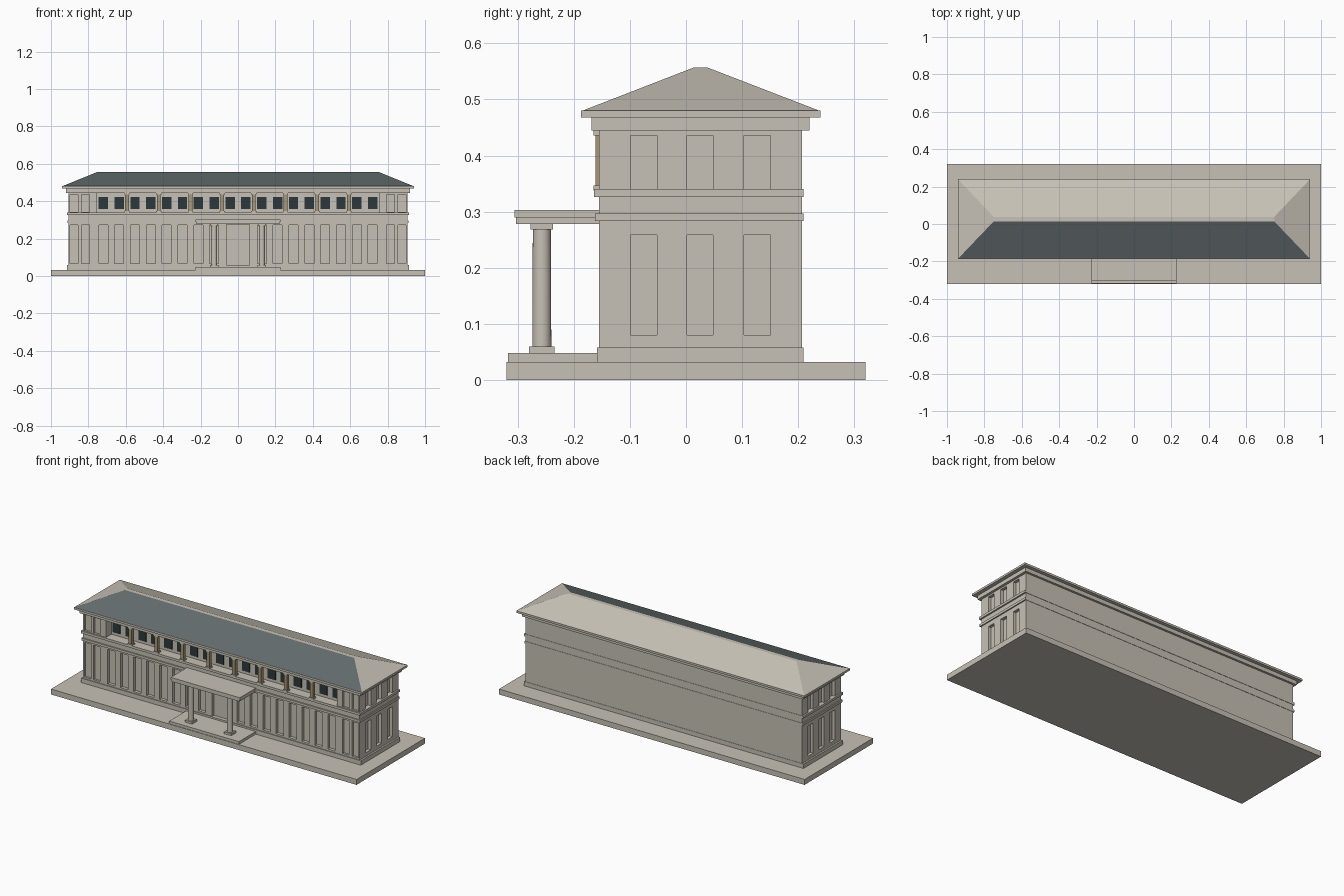
import bpy, bmesh
from mathutils import Matrix

if "Cube" in bpy.data.objects:
    bpy.data.objects.remove(bpy.data.objects["Cube"])


def material(name, rgb):
    m = bpy.data.materials.new(name)
    m.diffuse_color = (*rgb, 1)
    m.use_nodes = True
    m.node_tree.nodes["Principled BSDF"].inputs["Base Color"].default_value = m.diffuse_color
    return m


STONE = material("pale stone", (0.57, 0.535, 0.465))
SLATE = material("slate roof", (0.125, 0.15, 0.155))
GLASS = material("dark glass", (0.025, 0.04, 0.045))
TAN = material("tan column", (0.40, 0.31, 0.18))


def add_box(bm, x0, x1, y0, y1, z0, z1):
    m = Matrix.Translation(((x0 + x1) / 2, (y0 + y1) / 2, (z0 + z1) / 2))
    m = m @ Matrix.Diagonal((x1 - x0, y1 - y0, z1 - z0, 1))
    bmesh.ops.create_cube(bm, size=1, matrix=m)


def finish(bm, name, mat):
    me = bpy.data.meshes.new(name)
    bm.to_mesh(me)
    bm.free()
    me.materials.append(mat)
    ob = bpy.data.objects.new(name, me)
    bpy.context.collection.objects.link(ob)
    return ob


def boxes(name, mat, *dims):
    bm = bmesh.new()
    for d in dims:
        add_box(bm, *d)
    return finish(bm, name, mat)


FRONT, BACK, SIDE = -0.155, 0.207, 0.905
BAY = 0.0847
bays = [s * (i + 0.5) * BAY for i in range(9) for s in (-1, 1)]

# ground slab, porch step and plinth
boxes("ground_slab", STONE, (-1, 1, -0.32, 0.32, 0, 0.032))
boxes("porch_step", STONE, (-0.228, 0.228, -0.317, -0.157, 0.03, 0.048))
boxes("plinth", STONE, (-0.915, 0.915, -0.159, 0.209, 0.03, 0.058))

# main walls with window niches, door recess and open upper gallery
walls = boxes("main_walls", STONE, (-SIDE, SIDE, FRONT, BACK, 0.05, 0.45))
cuts = [(x - 0.024, x + 0.024, -0.2, FRONT + 0.018, 0.068, 0.272)
        for x in bays if abs(x) > 0.1]
cuts.append((-0.062, 0.062, -0.2, FRONT + 0.018, 0.058, 0.275))
cuts.append((-0.755, 0.755, -0.2, FRONT + 0.05, 0.34, 0.445))
for s in (-1, 1):
    for c in (0.815, 0.876):
        x0, x1 = sorted((s * (c - 0.021), s * (c + 0.021)))
        cuts.append((x0, x1, -0.2, FRONT + 0.012, 0.068, 0.272))
        cuts.append((x0, x1, -0.2, FRONT + 0.012, 0.342, 0.437))
    for y in (-0.075, 0.025, 0.127):
        x0, x1 = sorted((s * (SIDE - 0.018), s * 1.0))
        cuts.append((x0, x1, y - 0.0235, y + 0.0235, 0.08, 0.258))
        cuts.append((x0, x1, y - 0.0235, y + 0.0235, 0.333, 0.436))
cutter = boxes("niche_cutter", STONE, *cuts)
cutter.hide_render = True
cutter.hide_set(True)
mod = walls.modifiers.new("niches", "BOOLEAN")
mod.operation, mod.solver, mod.object = "DIFFERENCE", "EXACT", cutter

# string courses and cornice
boxes("string_courses", STONE,
      (-0.912, 0.912, -0.162, 0.209, 0.283, 0.297),
      (-0.914, 0.914, -0.164, 0.209, 0.326, 0.34))
boxes("cornice", STONE, (-0.92, 0.92, -0.168, 0.22, 0.445, 0.469))
boxes("eave_slab", STONE, (-0.942, 0.942, -0.187, 0.24, 0.468, 0.48))

# hipped roof with a narrow flat ridge; only the front slope is slate
bm = bmesh.new()
add_box(bm, -0.942, 0.942, -0.187, 0.24, 0.479, 0.557)
for v in bm.verts:
    if v.co.z > 0.5:
        v.co.x = 0.75 if v.co.x > 0 else -0.75
        v.co.y = 0.038 if v.co.y > 0.03 else 0.014
bm.normal_update()
for f in bm.faces:
    f.material_index = 1 if f.normal.y < -0.2 else 0
roof = finish(bm, "hipped_roof", STONE)
roof.data.materials.append(SLATE)

# gallery windows
boxes("gallery_windows", GLASS,
      *[(x - 0.025, x + 0.025, FRONT + 0.045, FRONT + 0.052, 0.357, 0.423) for x in bays])

# gallery columns with caps and bases
posts = [s * (i + 0.5) * 2 * BAY for i in range(4) for s in (-1, 1)]
boxes("gallery_columns", TAN,
      *[(x - 0.01, x + 0.01, -0.161, -0.141, 0.345, 0.437) for x in posts])
boxes("gallery_column_caps", STONE,
      *[(x - 0.014, x + 0.014, -0.165, -0.137, z, z + 0.009)
        for x in posts for z in (0.338, 0.436)])

# porch canopy
boxes("porch_canopy", STONE,
      (-0.222, 0.222, -0.303, -0.15, 0.278, 0.291),
      (-0.226, 0.226, -0.306, -0.15, 0.290, 0.303))

# porch columns with square bases and capitals
for name, x in (("left_porch_column", -0.128), ("right_porch_column", 0.128)):
    bm = bmesh.new()
    bmesh.ops.create_cone(bm, cap_ends=True, segments=24, radius1=0.017, radius2=0.016,
                          depth=0.21, matrix=Matrix.Translation((x, -0.257, 0.164)))
    for f in bm.faces:
        f.smooth = abs(f.normal.z) < 0.5
    finish(bm, name, STONE)
    boxes(name + "_base_and_capital", STONE,
          (x - 0.023, x + 0.023, -0.28, -0.234, 0.047, 0.06),
          (x - 0.02, x + 0.02, -0.277, -0.237, 0.268, 0.279))
